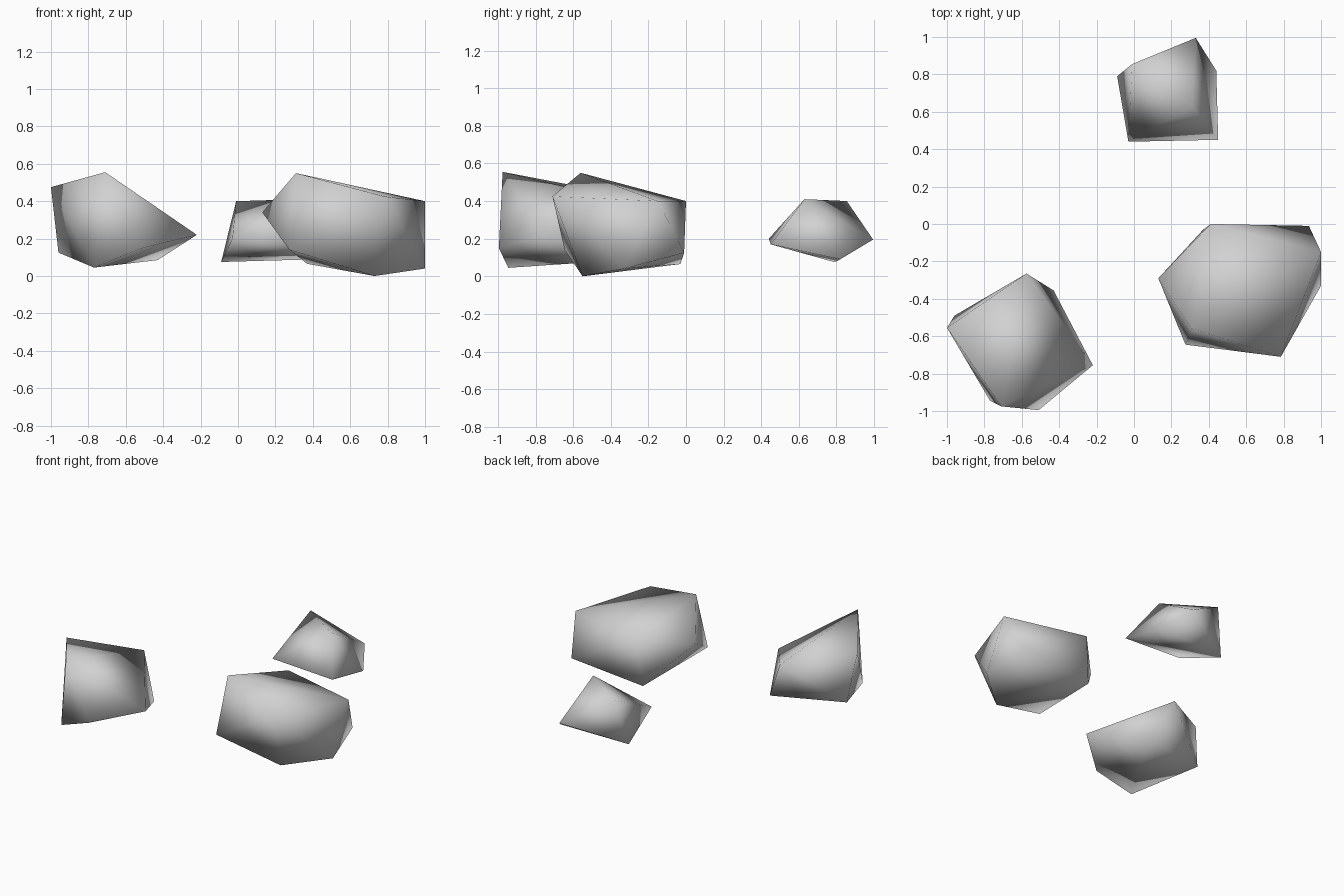
import bpy
import bmesh

default_cube = bpy.data.objects.get("Cube")
if default_cube:
    bpy.data.objects.remove(default_cube, do_unlink=True)


def make_material(name, colour):
    material = bpy.data.materials.new(name)
    material.use_nodes = True
    material.diffuse_color = colour
    material.node_tree.nodes["Principled BSDF"].inputs["Base Color"].default_value = colour
    return material


def make_rock(name, corners, material):
    """Wrap a convex, smooth-shaded stone around its corner points."""
    bm = bmesh.new()
    for corner in corners:
        bm.verts.new(corner)
    hull = bmesh.ops.convex_hull(bm, input=bm.verts[:])
    loose = [v for v in hull["geom_interior"] if isinstance(v, bmesh.types.BMVert)]
    if loose:
        bmesh.ops.delete(bm, geom=loose, context="VERTS")
    bmesh.ops.recalc_face_normals(bm, faces=bm.faces[:])
    for face in bm.faces:
        face.smooth = True
    mesh = bpy.data.meshes.new(name)
    bm.to_mesh(mesh)
    bm.free()
    mesh.materials.append(material)
    rock = bpy.data.objects.new(name, mesh)
    bpy.context.collection.objects.link(rock)
    return rock


stone = make_material("light_grey_stone", (0.64, 0.64, 0.64, 1.0))

# Large rock, front left
make_rock("large_rock", [
    (0.31, -0.56, 0.55), (0.785, -0.71, 0.425), (1.0, -0.15, 0.40),
    (0.41, 0.0, 0.40), (0.13, -0.29, 0.34),
    (0.275, -0.645, 0.14), (0.73, -0.55, 0.0), (1.0, -0.33, 0.04),
    (0.935, -0.01, 0.125), (0.37, -0.03, 0.065),
], stone)

# Medium rock, front right
make_rock("medium_rock", [
    (-1.0, -0.555, 0.475), (-0.71, -0.975, 0.555), (-0.22, -0.755, 0.22),
    (-0.575, -0.265, 0.385), (-0.96, -0.49, 0.125), (-0.77, -0.945, 0.045),
    (-0.51, -0.995, 0.15), (-0.43, -0.355, 0.085),
], stone)

# Small rock, at the back
make_rock("small_rock", [
    (-0.01, 0.855, 0.40), (0.31, 0.63, 0.41), (0.33, 0.995, 0.195),
    (-0.03, 0.44, 0.20), (0.45, 0.45, 0.17),
    (-0.09, 0.79, 0.075), (0.44, 0.82, 0.09),
], stone)
